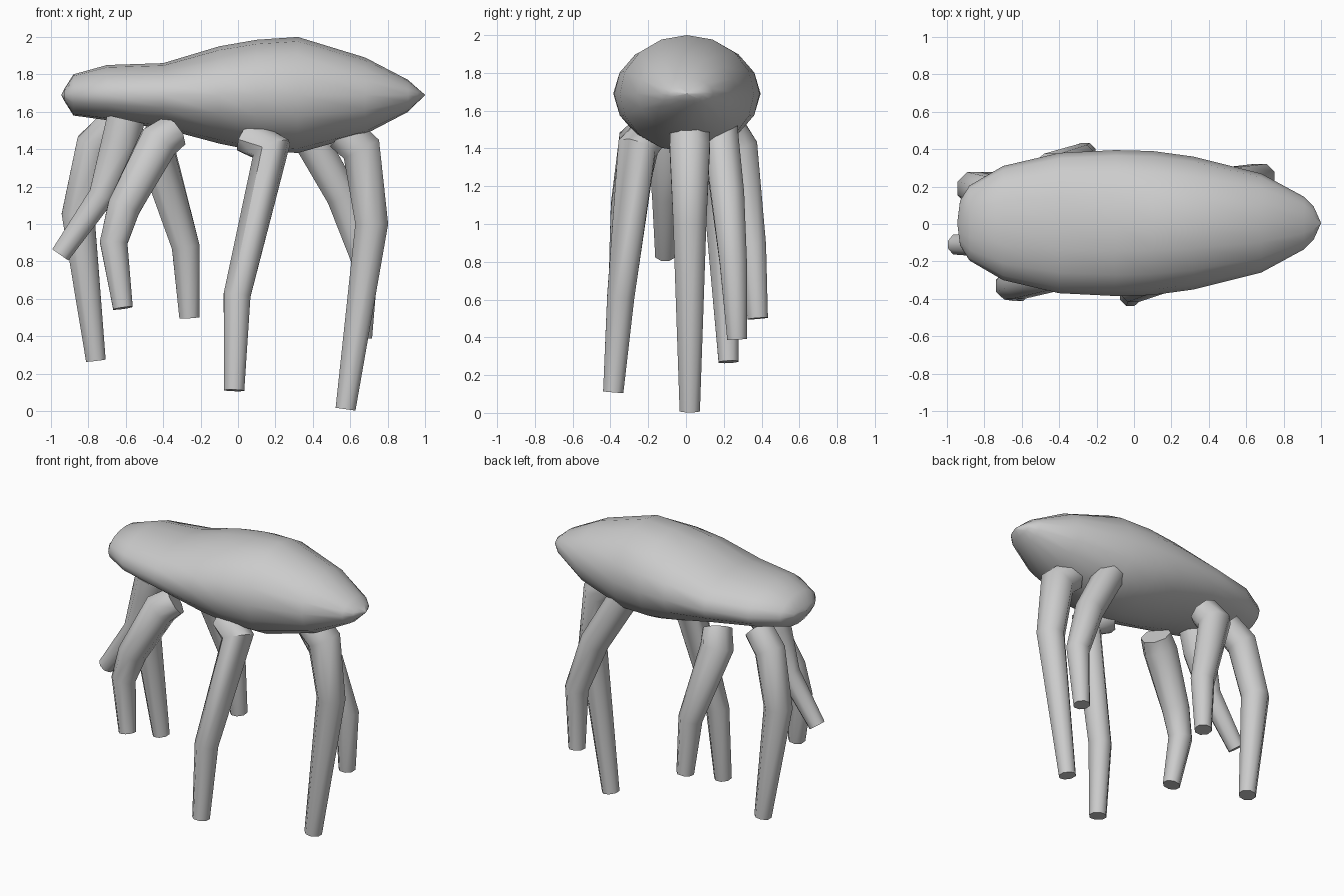
import bpy, bmesh, math
from mathutils import Vector

cube = bpy.data.objects.get("Cube")
if cube:
    bpy.data.objects.remove(cube, do_unlink=True)

grey = bpy.data.materials.new("plain_grey")
grey.use_nodes = True
grey.diffuse_color = (0.6, 0.6, 0.6, 1)
grey.node_tree.nodes["Principled BSDF"].inputs["Base Color"].default_value = (0.6, 0.6, 0.6, 1)


def loft(name, rings, crease):
    """Skin a list of equal rings, cap both ends and smooth it."""
    bm = bmesh.new()
    loops = [[bm.verts.new(p) for p in ring] for ring in rings]
    count = len(loops[0])
    for a, b in zip(loops, loops[1:]):
        for i in range(count):
            j = (i + 1) % count
            bm.faces.new((a[i], a[j], b[j], b[i]))
    bm.faces.new(loops[0])
    bm.faces.new(loops[-1])
    bmesh.ops.remove_doubles(bm, verts=bm.verts, dist=0.0005)
    bmesh.ops.recalc_face_normals(bm, faces=bm.faces)
    mesh = bpy.data.meshes.new(name)
    bm.to_mesh(mesh)
    bm.free()
    mesh.materials.append(grey)
    obj = bpy.data.objects.new(name, mesh)
    bpy.context.collection.objects.link(obj)
    bpy.ops.object.select_all(action="DESELECT")
    obj.select_set(True)
    bpy.context.view_layer.objects.active = obj
    bpy.ops.object.shade_smooth_by_angle(angle=math.radians(crease))


def body_ring(x, width, top, bottom, sides=16):
    ring = []
    for i in range(sides):
        a = math.tau * i / sides
        s = math.sin(a)
        ring.append((x, 0.005 + width * math.cos(a), 1.69 + s * (top if s > 0 else bottom)))
    return ring


def leg(name, path, sides=8):
    """Tapered tube along points of (x, y, z, radius)."""
    pts = [Vector(p[:3]) for p in path]
    rings = []
    for i, p in enumerate(pts):
        before = (p - pts[i - 1]).normalized() if i else Vector()
        after = (pts[i + 1] - p).normalized() if i + 1 < len(pts) else Vector()
        t = (before + after).normalized()
        side = Vector((0, 1, 0))
        side = (side - t * side.dot(t)).normalized()
        out = t.cross(side)
        rings.append([p + path[i][3] * (side * math.cos(a) + out * math.sin(a))
                      for a in (math.tau * (k + 0.5) / sides for k in range(sides))])
    loft(name, rings, 50)


# Body: x, half width, height above and depth below the widest line
stations = [
    (-0.945, 0.001, 0.001, 0.001), (-0.93, 0.12, 0.03, 0.03),
    (-0.88, 0.2, 0.11, 0.11), (-0.7, 0.305, 0.16, 0.135),
    (-0.4, 0.375, 0.17, 0.18), (-0.1, 0.39, 0.26, 0.26),
    (0.1, 0.385, 0.295, 0.3), (0.32, 0.355, 0.31, 0.31),
    (0.68, 0.265, 0.2, 0.21), (0.91, 0.14, 0.08, 0.09),
    (0.96, 0.09, 0.035, 0.04), (1.0, 0.001, 0.001, 0.001),
]
loft("body", [body_ring(*s) for s in stations], 45)

# Legs: seven bent, tapering tubes
leg("front_middle_leg", [(0.05, -0.2, 1.47, 0.1), (0.18, -0.26, 1.4, 0.11),
                         (-0.005, -0.345, 0.62, 0.078), (-0.02, -0.385, 0.11, 0.058)])
leg("nose_leg", [(0.56, 0.02, 1.49, 0.11), (0.66, 0.02, 1.4, 0.115),
                 (0.715, 0.02, 1.0, 0.095), (0.575, 0.02, 0.01, 0.058)])
leg("back_nose_leg", [(0.36, 0.18, 1.5, 0.1), (0.56, 0.22, 1.15, 0.095),
                      (0.68, 0.25, 0.8, 0.078), (0.665, 0.27, 0.39, 0.056)])
leg("back_middle_leg", [(-0.4, 0.22, 1.5, 0.1), (-0.44, 0.28, 1.4, 0.11),
                        (-0.28, 0.35, 0.88, 0.08), (-0.26, 0.38, 0.5, 0.058)])
leg("back_tail_leg", [(-0.66, 0.13, 1.53, 0.1), (-0.77, 0.16, 1.42, 0.105),
                      (-0.855, 0.19, 1.05, 0.095), (-0.76, 0.225, 0.27, 0.057)])
leg("tail_leg", [(-0.6, -0.1, 1.56, 0.11), (-0.63, -0.1, 1.43, 0.11),
                 (-0.73, -0.11, 1.15, 0.075), (-0.95, -0.11, 0.835, 0.057)])
leg("front_tail_leg", [(-0.35, -0.2, 1.49, 0.1), (-0.43, -0.25, 1.43, 0.115),
                       (-0.61, -0.31, 1.09, 0.095), (-0.665, -0.33, 0.9, 0.08),
                       (-0.615, -0.36, 0.55, 0.057)])
